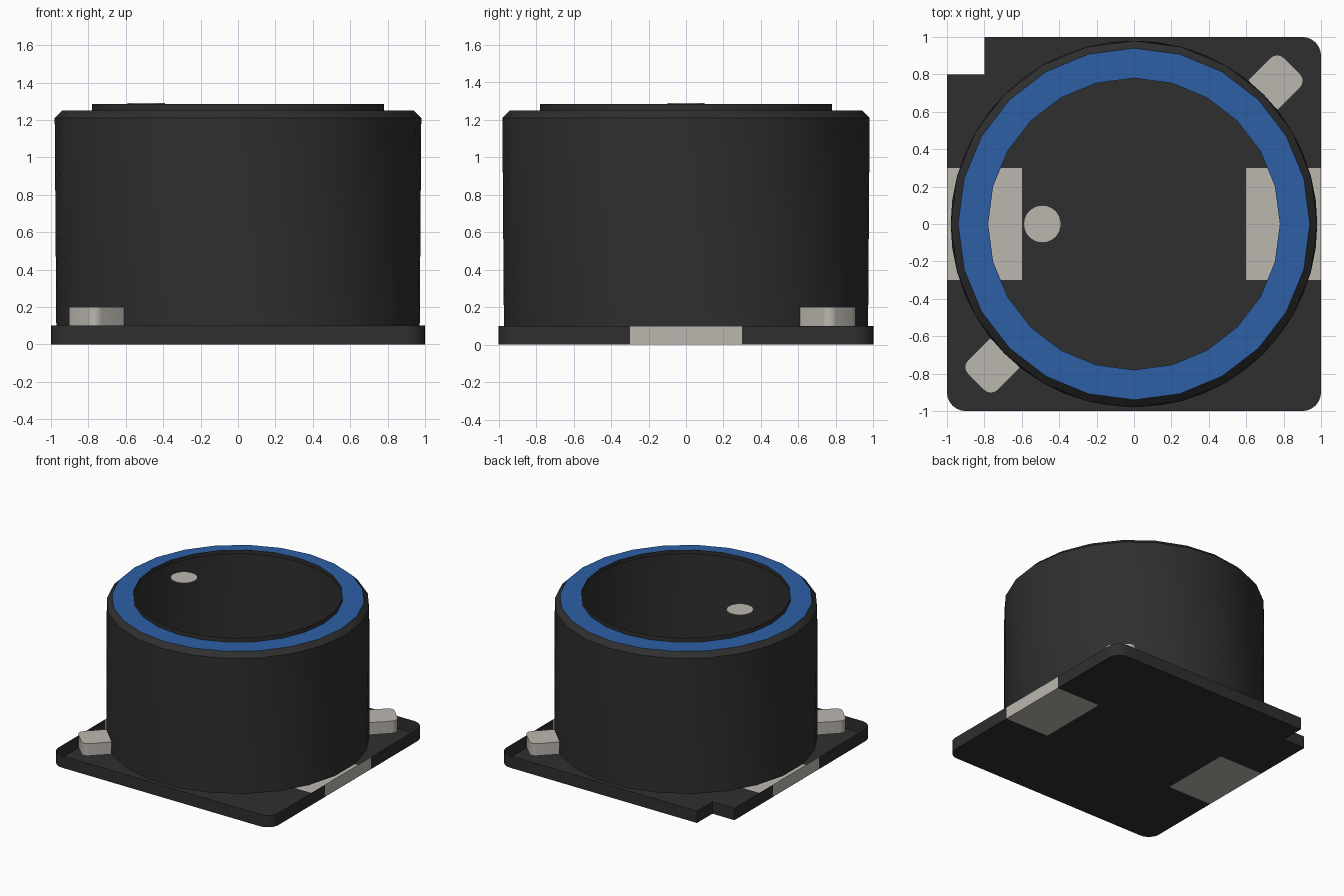
import bpy, bmesh, math
from mathutils import Matrix, Vector

cube = bpy.data.objects.get("Cube")
if cube:
    bpy.data.objects.remove(cube, do_unlink=True)


def material(name, rgb):
    m = bpy.data.materials.new(name)
    m.use_nodes = True
    m.diffuse_color = (*rgb, 1)
    m.node_tree.nodes["Principled BSDF"].inputs["Base Color"].default_value = (*rgb, 1)
    return m


BLACK = material("black plastic", (0.028, 0.028, 0.028))
METAL = material("tinned metal", (0.50, 0.475, 0.43))
BLUE = material("blue sleeve", (0.026, 0.115, 0.38))


def finish(name, bm, mats, smooth=False):
    mesh = bpy.data.meshes.new(name)
    bm.to_mesh(mesh)
    bm.free()
    obj = bpy.data.objects.new(name, mesh)
    bpy.context.collection.objects.link(obj)
    for m in mats:
        mesh.materials.append(m)
    if smooth:
        bpy.ops.object.select_all(action='DESELECT')
        obj.select_set(True)
        bpy.context.view_layer.objects.active = obj
        bpy.ops.object.shade_smooth_by_angle(angle=math.radians(30))
    return obj


def arc(cx, cy, r, start, steps=6, sweep=90):
    angles = [math.radians(start + sweep * i / steps) for i in range(steps + 1)]
    return [(cx + r * math.cos(a), cy + r * math.sin(a)) for a in angles]


def bands(name, rings, mat, sides=24):
    """Open shell through rings of (radius, height, turn in degrees)."""
    bm = bmesh.new()
    loops = []
    for r, z, turn in rings:
        pts = arc(0, 0, r, turn, sides, 360)[:-1]
        loops.append([bm.verts.new((x, y, z)) for x, y in pts])
    for low, high in zip(loops, loops[1:]):
        for i in range(sides):
            j = (i + 1) % sides
            bm.faces.new((low[i], low[j], high[j], high[i]))
    return finish(name, bm, [mat], True)


def prism(name, outline, z0, z1, mat, matrix=Matrix()):
    bm = bmesh.new()
    face = bm.faces.new([bm.verts.new((x, y, z0)) for x, y in outline])
    ext = bmesh.ops.extrude_face_region(bm, geom=[face], use_keep_orig=True)
    top = [v for v in ext["geom"] if isinstance(v, bmesh.types.BMVert)]
    bmesh.ops.translate(bm, verts=top, vec=(0, 0, z1 - z0))
    bmesh.ops.recalc_face_normals(bm, faces=bm.faces)
    bm.transform(matrix)
    return finish(name, bm, [mat], True)


# Base tray: notched outline, open on top, with terminal pads cut into it
outline = (arc(0.9, 0.9, 0.1, 0) + [(-0.8, 1), (-0.8, 0.8), (-1, 0.8)]
           + arc(-0.9, -0.9, 0.1, 180) + arc(0.9, -0.9, 0.1, 270))
bm = bmesh.new()
bm.faces.new([bm.verts.new((x, y, 0)) for x, y in outline])
for normal, dist in ((Vector((0, 1, 0)), 0.3), (Vector((1, 0, 0)), 0.6)):
    for s in (-1, 1):
        bmesh.ops.bisect_plane(bm, geom=bm.verts[:] + bm.edges[:] + bm.faces[:],
                               plane_co=normal * dist * s, plane_no=normal)
rim = [e for e in bm.edges if e.is_boundary]
ext = bmesh.ops.extrude_edge_only(bm, edges=rim)
bmesh.ops.translate(bm, vec=(0, 0, 0.1),
                    verts=[v for v in ext["geom"] if isinstance(v, bmesh.types.BMVert)])
bmesh.ops.recalc_face_normals(bm, faces=bm.faces)
for f in bm.faces:
    c = f.calc_center_median()
    f.material_index = int(abs(c.x) > 0.6 and abs(c.y) < 0.3)
    if f.normal.z > 0.5:
        f.normal_flip()
finish("base_tray", bm, [BLACK, METAL], True)

# Round body, its blue top ring and the raised lip
bands("body_wall", [(0.98, 0.1, 7.5), (0.98, 1.21, 0), (0.94, 1.25, 0)], BLACK)
bands("top_ring", [(0.94, 1.25, 0), (0.78, 1.25, 0)], BLUE)
bands("top_lip", [(0.78, 1.25, 0), (0.78, 1.285, 0)], BLACK)

# Marker dot level with the lip
prism("marker_dot", arc(-0.49, 0, 0.1, 0, 32, 360)[:-1], 1.285, 1.29, METAL)

# Wire posts on two opposite corners
post = ([(0.974, -0.113)] + arc(1.145, -0.063, 0.05, 270, 4)
        + arc(1.145, 0.063, 0.05, 0, 4) + [(0.974, 0.113)])
for name, angle in (("back_left_post", 45), ("front_right_post", 225)):
    prism(name, post, 0.1, 0.2, METAL, Matrix.Rotation(math.radians(angle), 4, 'Z'))
